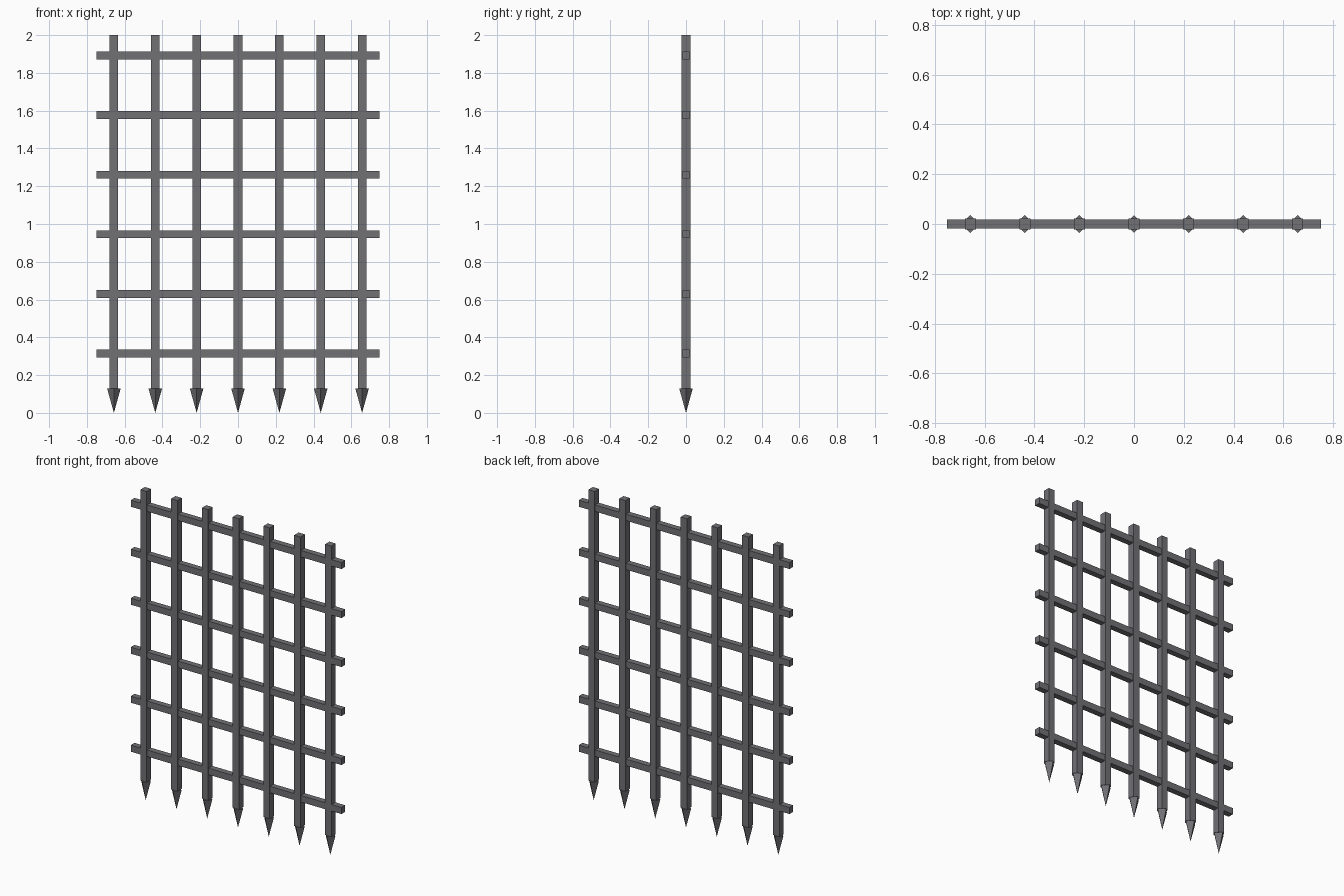
import bpy
import math

cube = bpy.data.objects.get("Cube")
if cube:
    bpy.data.objects.remove(cube, do_unlink=True)

iron = bpy.data.materials.new("dark_iron")
iron.use_nodes = True
iron.diffuse_color = (0.165, 0.16, 0.175, 1)
iron.node_tree.nodes["Principled BSDF"].inputs["Base Color"].default_value = iron.diffuse_color

BAR_SPACING, RAIL_SPACING = 0.219, 0.3152
SPIKE_HEIGHT, HEIGHT = 0.13, 2.0


def finish(name):
    obj = bpy.context.object
    obj.name = name
    obj.data.materials.append(iron)


def box(name, centre, size):
    bpy.ops.mesh.primitive_cube_add(size=1, location=centre)
    bpy.context.object.scale = size
    bpy.ops.object.transform_apply(location=False, rotation=False, scale=True)
    finish(name)


# Upright square bars, each ending in a four-sided spike
for i in range(7):
    x = (i - 3) * BAR_SPACING
    box(f"upright_bar_{i + 1}", (x, 0, (HEIGHT + SPIKE_HEIGHT) / 2),
        (0.045, 0.045, HEIGHT - SPIKE_HEIGHT))
    bpy.ops.mesh.primitive_cone_add(vertices=4, radius1=0.036, radius2=0,
                                    depth=SPIKE_HEIGHT,
                                    location=(x, 0, SPIKE_HEIGHT / 2),
                                    rotation=(math.pi, 0, 0))
    finish(f"spike_{i + 1}")

# Horizontal rails
for i in range(6):
    box(f"cross_rail_{i + 1}", (0, 0, (i + 1) * RAIL_SPACING), (1.5, 0.038, 0.042))
